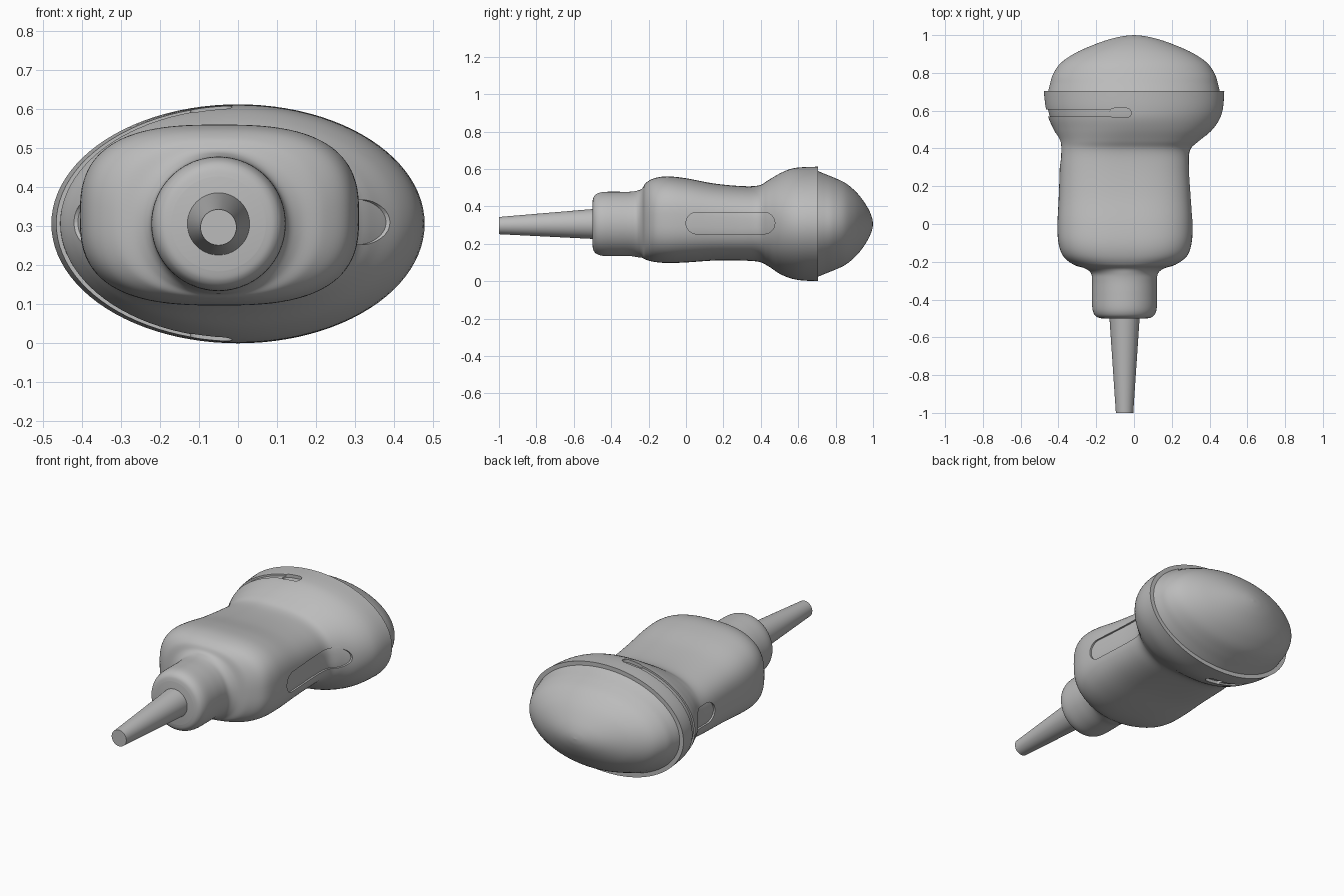
import bpy
import bmesh
from math import cos, sin, pi, copysign
from mathutils import Matrix, Vector

if "Cube" in bpy.data.objects:
    bpy.data.objects.remove(bpy.data.objects["Cube"], do_unlink=True)

grey = bpy.data.materials.new("plain grey")
grey.use_nodes = True
grey.diffuse_color = (0.5, 0.5, 0.5, 1)
grey.node_tree.nodes["Principled BSDF"].inputs["Base Color"].default_value = grey.diffuse_color

SIDES = 96


def add_object(name, bm):
    bmesh.ops.recalc_face_normals(bm, faces=bm.faces)
    mesh = bpy.data.meshes.new(name)
    bm.to_mesh(mesh)
    bm.free()
    mesh.materials.append(grey)
    obj = bpy.data.objects.new(name, mesh)
    bpy.context.collection.objects.link(obj)
    return obj


def smooth(obj):
    bpy.ops.object.select_all(action='DESELECT')
    obj.select_set(True)
    bpy.context.view_layer.objects.active = obj
    bpy.ops.object.shade_smooth_by_angle(angle=pi / 6)


def spline(rows, steps):
    """Smooth curve through rows of section values."""
    rows = [Vector(r) for r in rows]
    out = []
    for i in range(len(rows) - 1):
        a, b = rows[i], rows[i + 1]
        ta = (b - rows[max(i - 1, 0)]) / 2
        tb = (rows[min(i + 2, len(rows) - 1)] - a) / 2
        for s in range(steps):
            t = s / steps
            u = 1 - t
            out.append(a * (u * u * (1 + 2 * t)) + ta * (t * u * u)
                       + b * (t * t * (3 - 2 * t)) - tb * (t * t * u))
    return out + [rows[-1]]


def loft(name, rows, steps=6, inset=0.0):
    """Superellipse sections along y: y, left, right, bottom, top, exponent."""
    bm = bmesh.new()
    rings = []
    for y, x0, x1, z0, z1, n in spline(rows, steps):
        ring = []
        for k in range(SIDES):
            c, s = cos(2 * pi * k / SIDES), sin(2 * pi * k / SIDES)
            px = copysign(abs(c) ** (2 / n), c) * ((x1 - x0) / 2 - inset)
            pz = copysign(abs(s) ** (2 / n), s) * ((z1 - z0) / 2 - inset)
            ring.append(bm.verts.new(((x0 + x1) / 2 + px, y, (z0 + z1) / 2 + pz)))
        rings.append(ring)
    for a, b in zip(rings, rings[1:]):
        for k in range(SIDES):
            j = (k + 1) % SIDES
            bm.faces.new((a[k], a[j], b[j], b[k]))
    bm.faces.new(rings[0])
    bm.faces.new(rings[-1])
    return add_object(name, bm)


def round_section(y, r, x=-0.05, z=0.306):
    return (y, x - r, x + r, z - r, z + r, 2)


def boolean(obj, cutter):
    mod = obj.modifiers.new("cut", 'BOOLEAN')
    mod.operation = 'DIFFERENCE'
    mod.solver = 'EXACT'
    mod.object = cutter
    bpy.context.view_layer.objects.active = obj
    bpy.ops.object.modifier_apply(modifier=mod.name)
    bpy.data.objects.remove(cutter, do_unlink=True)


def pill_prism(start, end, width, low, high, turn):
    """Rounded slot outline from start to end along local x, extruded low to high."""
    bm = bmesh.new()
    r = width / 2
    outline = []
    for k in range(34):
        a = pi * (k % 17) / 16 - pi / 2
        if k < 17:
            outline.append(bm.verts.new((end - r + r * cos(a), r * sin(a), low)))
        else:
            outline.append(bm.verts.new((start + r - r * cos(a), -r * sin(a), low)))
    face = bm.faces.new(outline)
    top = bmesh.ops.extrude_face_region(bm, geom=[face])["geom"]
    bmesh.ops.translate(bm, vec=(0, 0, high - low),
                        verts=[v for v in top if isinstance(v, bmesh.types.BMVert)])
    bm.transform(turn)
    return add_object("slot_cutter", bm)


# Housing: round collar, squarish grip, oval head
collar = [(-0.5, .12), (-.493, .145), (-.475, .162), (-.44, .171),
          (-.37, .172), (-.3, .172), (-.26, .178)]
housing_rows = [round_section(y, r) for y, r in collar] + [
    (-.235, -.26, .16, .125, .495, 2.2),
    (-.215, -.32, .22, .115, .525, 2.5),
    (-.17, -.375, .28, .103, .55, 2.7),
    (-.1, -.4, .305, .097, .56, 2.8),
    (0, -.405, .31, .1, .55, 2.8),
    (.15, -.398, .302, .11, .522, 2.8),
    (.3, -.393, .295, .11, .508, 2.7),
    (.39, -.391, .302, .103, .512, 2.5),
    (.44, -.397, .35, .08, .54, 2.3),
    (.5, -.425, .415, .04, .575, 2.1),
    (.56, -.452, .455, .015, .6, 2),
    (.62, -.468, .472, .004, .609, 2),
    (.705, -.478, .478, 0, .612, 2)]
housing = loft("housing", housing_rows)


def recess(depth, *slot):
    """Cut a slot of even depth that follows the housing surface."""
    cutter = pill_prism(*slot)
    boolean(cutter, loft("core", housing_rows, inset=depth))
    boolean(housing, cutter)


# Groove round the right side of the head, with a marker dimple at its ends
upright = Matrix.Translation((0, .588, 0))
recess(.01, -.9, -.05, .038, -.2, .8, upright)
recess(.018, -.13, -.015, .05, -.2, .8, upright)

# Side grip insets: local x runs along y, local z points along +x
sideways = Matrix(((0, 0, 1, 0), (1, 0, 0, 0), (0, 1, 0, .31), (0, 0, 0, 1)))
recess(.01, 0, .475, .115, .1, .7, sideways)
recess(.01, .3, .49, .12, -.7, -.1, sideways)
smooth(housing)

# Domed lens on the head
dome = [(.7, .455, .285), (.74, .445, .268), (.79, .43, .248), (.85, .39, .22),
        (.9, .32, .18), (.94, .235, .135), (.975, .14, .08), (.994, .06, .035),
        (1, .002, .001)]
lens = loft("lens_dome", [(y, -a, a, .306 - b, .306 + b, 2) for y, a, b in dome])
smooth(lens)

# Tapered cable sleeve
sleeve = loft("cable_sleeve", [round_section(-1, .046, z=.297),
                               round_section(-.48, .081)], steps=1)
smooth(sleeve)
